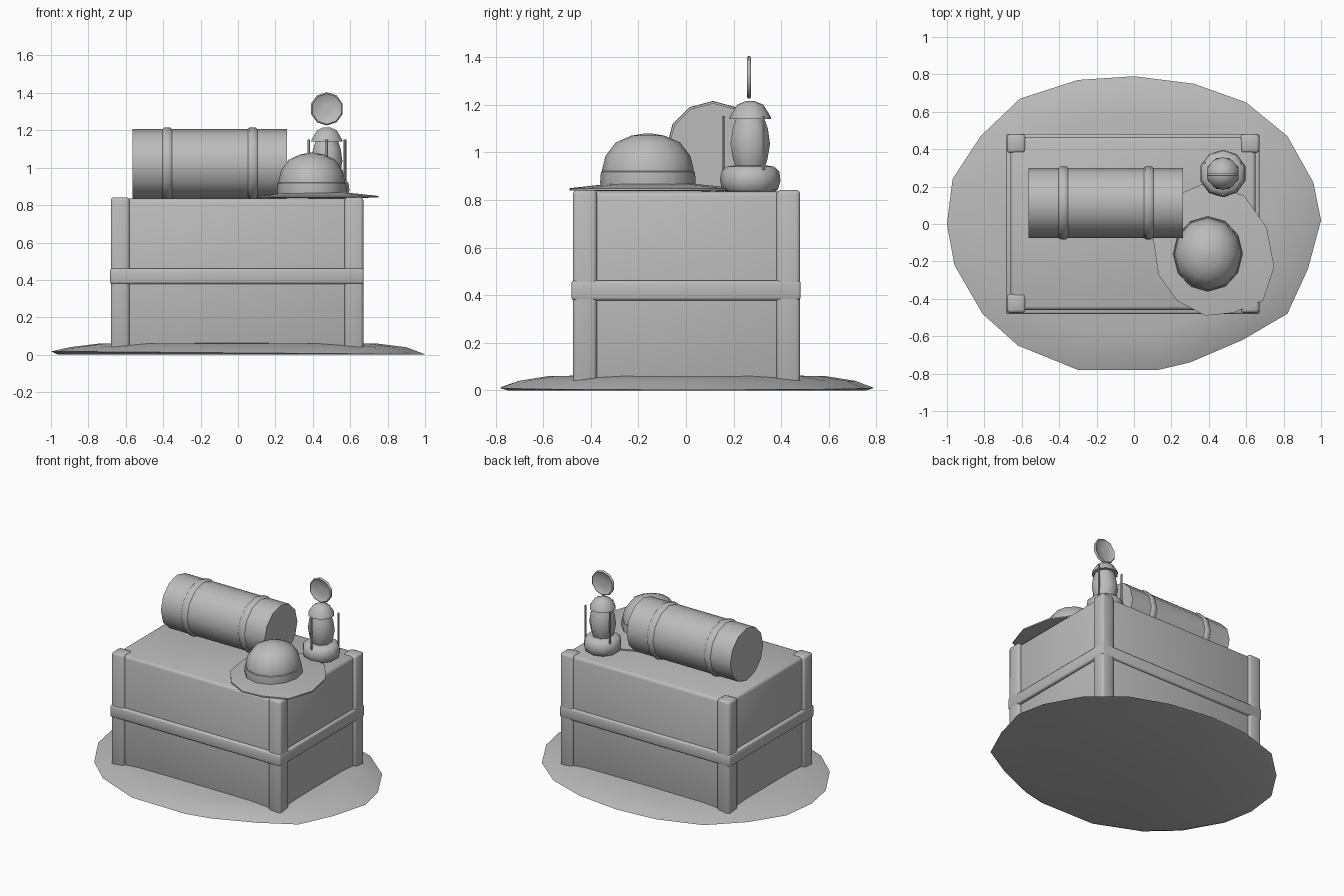
import bpy, bmesh, math
from mathutils import Matrix, Vector

default = bpy.data.objects.get("Cube")
if default:
    bpy.data.objects.remove(default, do_unlink=True)

grey = bpy.data.materials.new("plain_grey")
grey.use_nodes = True
COLOUR = (0.5, 0.5, 0.5, 1)
grey.diffuse_color = COLOUR
grey.node_tree.nodes["Principled BSDF"].inputs["Base Color"].default_value = COLOUR


def finish(name, bm, angle=40):
    """Turn a bmesh into a named, shaded object."""
    bmesh.ops.recalc_face_normals(bm, faces=bm.faces)
    mesh = bpy.data.meshes.new(name)
    bm.to_mesh(mesh)
    bm.free()
    mesh.materials.append(grey)
    obj = bpy.data.objects.new(name, mesh)
    bpy.context.collection.objects.link(obj)
    bpy.ops.object.select_all(action='DESELECT')
    obj.select_set(True)
    bpy.context.view_layer.objects.active = obj
    if angle >= 180:
        bpy.ops.object.shade_smooth()
    else:
        bpy.ops.object.shade_smooth_by_angle(angle=math.radians(angle))
    return obj


def box(name, low, high, bevel, segments=2, angle=180):
    bm = bmesh.new()
    low, high = Vector(low), Vector(high)
    bmesh.ops.create_cube(bm, size=1)
    for v in bm.verts:
        v.co = Vector(c * s for c, s in zip(v.co, high - low)) + (low + high) / 2
    bmesh.ops.bevel(bm, geom=bm.edges[:], offset=bevel, segments=segments,
                    profile=0.5, affect='EDGES')
    return finish(name, bm, angle)


def loft(name, rings, angle=40):
    """Skin a stack of closed rings and cap both ends."""
    bm = bmesh.new()
    loops = [[bm.verts.new(p) for p in ring] for ring in rings]
    for a, b in zip(loops, loops[1:]):
        for i in range(len(a)):
            j = (i + 1) % len(a)
            bm.faces.new((a[i], a[j], b[j], b[i]))
    bm.faces.new(loops[0])
    bm.faces.new(loops[-1])
    return finish(name, bm, angle)


def lathe(name, profile, centre, sides=12, axis='Z', stretch=1, angle=40, phase=0):
    """Revolve (radius, height) pairs about an axis through centre."""
    turn = {'Z': Matrix(), 'X': Matrix.Rotation(math.pi / 2, 4, 'Y'),
            'Y': Matrix.Rotation(-math.pi / 2, 4, 'X')}[axis]
    rings = []
    for r, h in profile:
        ring = []
        for i in range(sides):
            t = math.tau * (i + phase) / sides
            ring.append(Vector(centre) + turn @ Vector((r * math.cos(t), r * stretch * math.sin(t), h)))
        rings.append(ring)
    return loft(name, rings, angle)


# Ground patch: an irregular low mound
outline = [(1, 0.02), (0.96, 0.22), (0.82, 0.47), (0.6, 0.65), (0.32, 0.75), (0, 0.79),
           (-0.3, 0.77), (-0.61, 0.67), (-0.82, 0.47), (-0.97, 0.24), (-1, 0),
           (-0.96, -0.22), (-0.81, -0.48), (-0.62, -0.65), (-0.3, -0.78),
           (0.13, -0.78), (0.3, -0.74), (0.58, -0.62), (0.82, -0.48), (0.93, -0.24)]
levels = [(0.96, 0), (1, 0.01), (0.9, 0.04), (0.74, 0.06), (0.3, 0.065)]
loft("ground_mound", [[(x * s, y * s, z - 0.008 * x * (z == 0.01)) for x, y in outline]
                      for s, z in levels], 50)

# Chest body, corner posts and the band around the middle
box("chest_body", (-0.66, -0.46, 0.012), (0.65, 0.465, 0.835), 0.02)
for side, x in (("right", -0.68), ("left", 0.57)):
    for end, y in (("front", -0.475), ("back", 0.38)):
        box(f"{end}_{side}_post", (x, y, 0.004), (x + 0.1, y + 0.1, 0.842), 0.016)
box("chest_band", (-0.685, -0.482, 0.378), (0.672, 0.482, 0.462), 0.012)

# Bedroll with two straps
ROLL = (-0.15, 0.113, 1.02)
lathe("bedroll", [(0.187, -0.413), (0.187, 0.413)], ROLL, 12, 'X')
for name, x in (("right_strap", -0.378), ("left_strap", 0.078)):
    lathe(name, [(0.184, -0.028), (0.194, -0.018), (0.196, 0), (0.194, 0.018), (0.184, 0.028)],
          (x, ROLL[1], ROLL[2]), 12, 'X')

# Hat: wavy brim, hat band and domed crown
brim = [(0.75, -0.23), (0.71, -0.02), (0.59, 0.15), (0.38, 0.22), (0.22, 0.15),
        (0.1, -0.06), (0.13, -0.27), (0.23, -0.41), (0.38, -0.49), (0.53, -0.475), (0.69, -0.41)]
HX, HY = 0.395, -0.16
loft("hat_brim", [[(HX + (x - HX) * s, HY + (y - HY) * s, z) for x, y in brim]
                  for s, z in ((0.55, 0.838), (1, 0.84), (1, 0.849), (0.5, 0.868))], 50)
lathe("hat_band", [(0.183, 0.85), (0.186, 0.875), (0.183, 0.918), (0.172, 0.925)],
      (HX, HY, 0), 12, stretch=1.08)
lathe("hat_crown", [(0.178, 0.86), (0.178, 0.93), (0.165, 0.985), (0.125, 1.042),
                    (0.065, 1.07), (0.01, 1.08)], (HX, HY, 0), 12, stretch=1.08, angle=60)

# Lantern: base, globe, cap, guard rods and round handle
LX, LY = 0.475, 0.27
lathe("lantern_base", [(0.1, 0.832), (0.117, 0.845), (0.127, 0.88), (0.122, 0.92), (0.1, 0.94),
                       (0.07, 0.945)], (LX, LY, 0), 10, angle=60, phase=0.5)
lathe("lantern_globe", [(0.065, 0.935), (0.078, 0.97), (0.09, 1.035), (0.08, 1.1), (0.062, 1.15)],
      (LX, LY, 0), 8, angle=60, phase=0.5)
lathe("lantern_cap", [(0.088, 1.14), (0.086, 1.15), (0.055, 1.2), (0.02, 1.215)],
      (LX, LY, 0), 10, angle=50, phase=0.5)
for i in range(3):
    a = math.radians(30 + 120 * i)
    lathe(f"lantern_rod_{i + 1}", [(0.007, 0.925), (0.007, 1.152)],
          (LX + 0.112 * math.cos(a), LY + 0.112 * math.sin(a), 0), 6)
lathe("lantern_handle", [(0.02, -0.002), (0.076, -0.004), (0.082, -0.009), (0.089, -0.004),
                         (0.089, 0.004), (0.082, 0.009), (0.076, 0.004), (0.02, 0.002)],
      (LX, LY - 0.005, 1.315), 10, 'Y', angle=60, phase=0.5)
